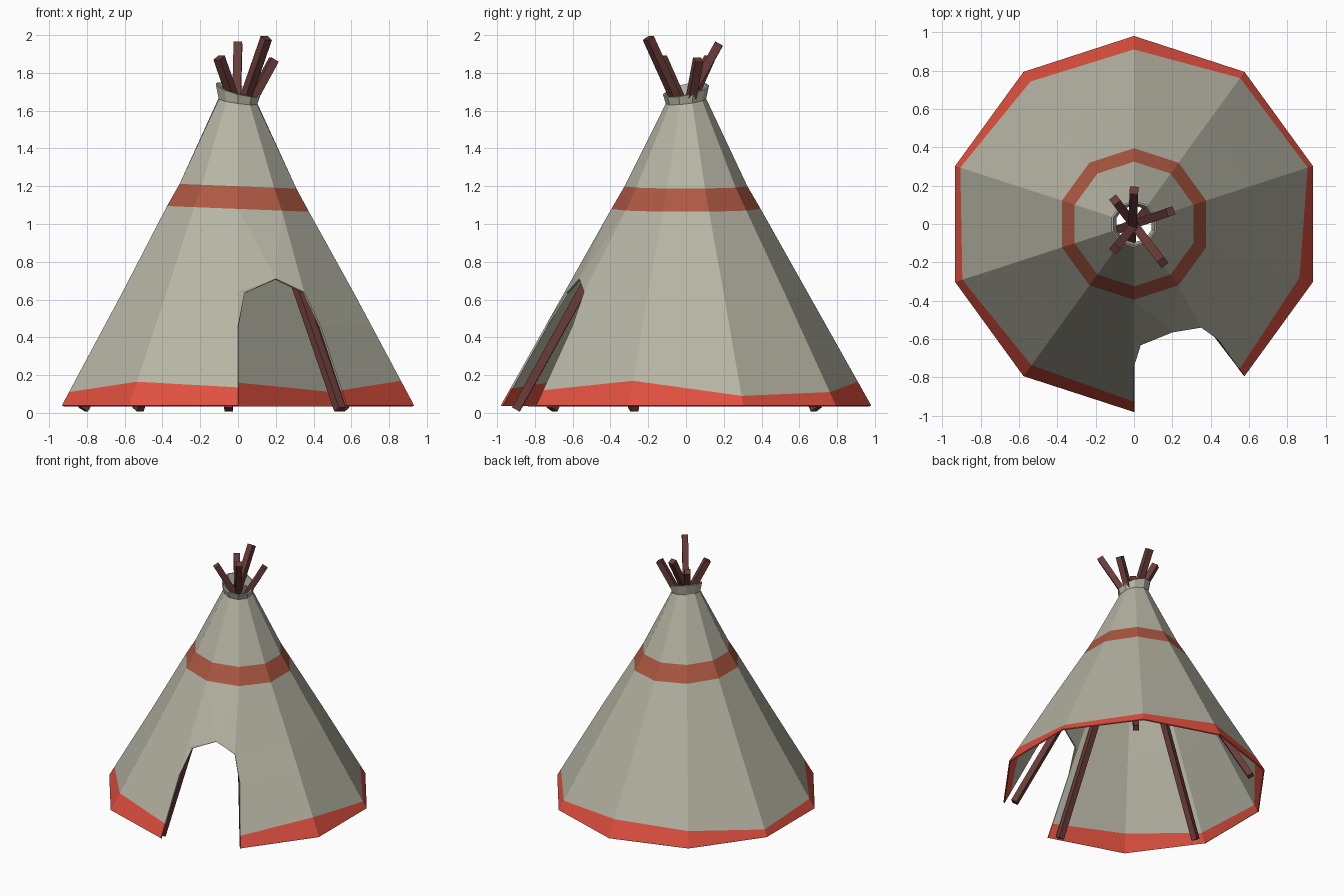
import bpy, bmesh
from math import sin, cos, radians
from mathutils import Vector

if "Cube" in bpy.data.objects:
    bpy.data.objects.remove(bpy.data.objects["Cube"])


def material(name, rgb):
    m = bpy.data.materials.new(name)
    m.diffuse_color = (*rgb, 1)
    m.use_nodes = True
    m.node_tree.nodes["Principled BSDF"].inputs["Base Color"].default_value = m.diffuse_color
    return m


canvas = material("canvas", (0.47, 0.46, 0.37))
hem_red = material("hem_red", (0.74, 0.08, 0.05))
band_red = material("band_red", (0.42, 0.10, 0.055))
wood = material("wood", (0.14, 0.045, 0.04))

SIDES = 10
HEM = [.135, .12, .17, .09, .11, .165, .15, .09, .11, .165]
PROFILE = [(0.04, 0.98), (1.08, 0.395), (1.20, 0.325), (1.65, 0.107)]


def radius_at(z):
    for (z0, r0), (z1, r1) in zip(PROFILE, PROFILE[1:]):
        if z <= z1:
            return r0 + (r1 - r0) * (z - z0) / (z1 - z0)
    return PROFILE[-1][1]


# Tent cover: ten-sided rings from hem to flared collar
# each ring: height, radius (None = follow profile), tilt in x, tilt in y, material of faces above
rings = [(0.04, None, 0, 0, 1), (None, None, 0, 0, 0), (0.46, None, 0, 0, 0),
         (0.64, None, 0, 0, 0), (1.08, None, -.04, 0, 2), (1.20, None, -.04, 0, 0),
         (1.65, 0.107, -.14, .12, 0), (1.71, 0.122, -.25, .2, 0)]
bm = bmesh.new()
grid = []
for z, r, tx, ty, _ in rings:
    row = []
    for k in range(SIDES):
        a = radians(-90 + 36 * k)
        h = HEM[k] if z is None else z
        rr = r or radius_at(h)
        x, y = rr * cos(a), rr * sin(a)
        row.append(bm.verts.new((x, y, h + tx * x + ty * y)))
    grid.append(row)
for i in range(len(rings) - 1):
    for k in range(SIDES):
        if k == 0 and i < 4:
            continue
        n = (k + 1) % SIDES
        f = bm.faces.new((grid[i][k], grid[i][n], grid[i + 1][n], grid[i + 1][k]))
        f.material_index = rings[i][4]

# Doorway arch in the open front panel
left46, left64, left108 = (grid[i][0] for i in (2, 3, 4))
right64, right108 = grid[3][1], grid[4][1]
right64.co = (0.35, -0.54, 0.64)
p1 = bm.verts.new((0.035, -0.632, 0.635))
p2 = bm.verts.new((0.20, -0.565, 0.71))
for vs in ((left46, p1, left64), (left64, p1, p2), (left64, p2, left108),
           (left108, p2, right108), (right108, p2, right64)):
    bm.faces.new(vs)
mesh = bpy.data.meshes.new("tent_cover")
bm.to_mesh(mesh)
bm.free()
for m in (canvas, hem_red, band_red):
    mesh.materials.append(m)
cover = bpy.data.objects.new("tent_cover", mesh)
bpy.context.collection.objects.link(cover)
solid = cover.modifiers.new("thickness", "SOLIDIFY")
solid.thickness = 0.01
solid.offset = -1

# Square poles crossing at the smoke hole
poles = [((-.05, -.90, .018), (0, .175, 1.955)),
         ((.54, -.71, .018), (-.10, .125, 1.88)),
         ((-.82, -.28, .018), (.19, .065, 1.87)),
         ((.56, .69, .018), (-.10, -.13, 1.88)),
         ((-.53, .69, .018), (.15, -.20, 1.985))]
for i, (foot, top) in enumerate(poles):
    a, b = Vector(foot), Vector(top)
    bpy.ops.mesh.primitive_cube_add(size=1, location=(a + b) / 2)
    pole = bpy.context.object
    pole.name = f"tent_pole_{i + 1}"
    pole.rotation_euler = (b - a).to_track_quat('Z', 'Y').to_euler()
    pole.scale = (0.045, 0.045, (b - a).length)
    pole.data.materials.append(wood)
